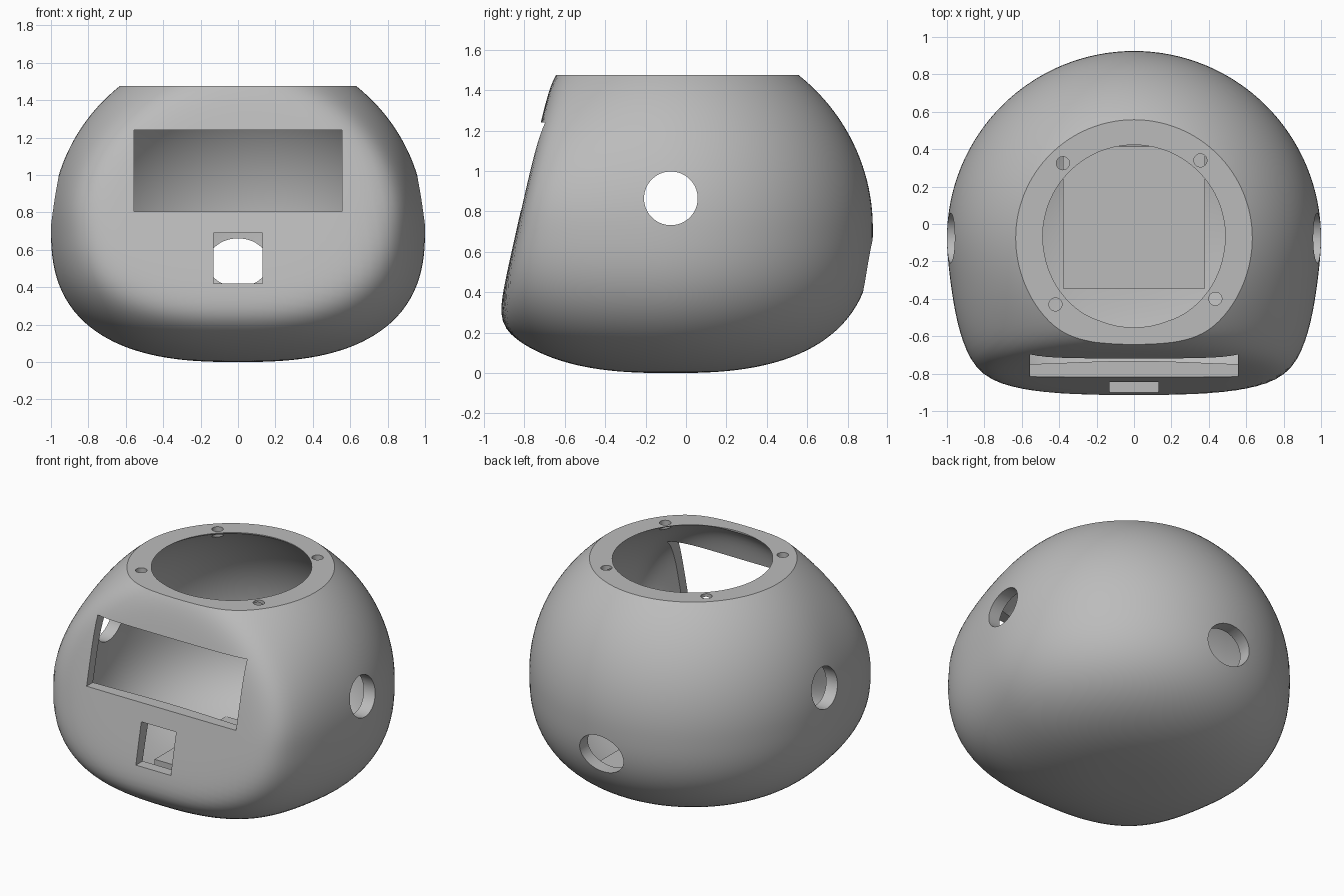
import bpy, bmesh, math
from mathutils import Vector, Matrix

cube = bpy.data.objects.get("Cube")
if cube:
    bpy.data.objects.remove(cube)

CENTRE = Vector((0, -0.075, 0.72))
WALL = 0.084
TOP = 1.475

grey = bpy.data.materials.new("matte grey")
grey.use_nodes = True
colour = (0.5, 0.5, 0.5, 1)
grey.diffuse_color = colour
grey.node_tree.nodes["Principled BSDF"].inputs["Base Color"].default_value = colour


def smoothstep(low, high, v):
    t = min(max((v - low) / (high - low), 0), 1)
    return t * t * (3 - 2 * t)


def reach(d):
    """Distance from the centre to the rounded body along direction d."""
    # Slightly boxier corners towards the lower front
    a = 2 + 0.75 * (smoothstep(0, 0.7, -d.y) * smoothstep(0.9, 0.05, d.z)
                    * smoothstep(-0.95, -0.5, d.z))
    flat = (abs(d.x) ** a + abs(d.y) ** a) ** (1 / a)
    n, height = (2, 0.975) if d.z > 0 else (2.6, 0.72)
    ball = (flat ** n + abs(d.z / height) ** n) ** (1 / n)
    # Leaning flat face, softly blended into the ball
    face = max((-d.y + 0.225 * d.z) / 0.762, 0)
    p = 20
    return (ball ** p + face ** p) ** (-1 / p)


def finish(name, bm):
    bmesh.ops.recalc_face_normals(bm, faces=bm.faces)
    mesh = bpy.data.meshes.new(name)
    bm.to_mesh(mesh)
    bm.free()
    mesh.materials.append(grey)
    ob = bpy.data.objects.new(name, mesh)
    bpy.context.collection.objects.link(ob)
    return ob


def rounded_body(name, inset):
    bm = bmesh.new()
    bmesh.ops.create_uvsphere(bm, u_segments=128, v_segments=80, radius=1)
    for v in bm.verts:
        d = v.co.normalized()
        v.co = CENTRE + d * (reach(d) - inset)
    return finish(name, bm)


def box(name, low, high):
    low, high = Vector(low), Vector(high)
    bm = bmesh.new()
    bmesh.ops.create_cube(bm, size=1)
    for v in bm.verts:
        v.co = (low + high) / 2 + v.co * (high - low)
    return finish(name, bm)


def rod(name, centre, radius, length, axis="Z", stretch=1):
    """Cylinder along an axis; stretch widens it across x."""
    turn = {"X": Matrix.Rotation(math.pi / 2, 4, "Y"),
            "Y": Matrix.Rotation(math.pi / 2, 4, "X"),
            "Z": Matrix.Identity(4)}[axis]
    bm = bmesh.new()
    bmesh.ops.create_cone(bm, cap_ends=True, segments=64, radius1=radius,
                          radius2=radius, depth=length,
                          matrix=Matrix.Translation(centre)
                          @ Matrix.Diagonal((stretch, 1, 1, 1)) @ turn)
    return finish(name, bm)


def cut(target, cutter):
    cutter.hide_render = True
    mod = target.modifiers.new("cut", "BOOLEAN")
    mod.operation = "DIFFERENCE"
    mod.solver = "EXACT"
    mod.object = cutter
    bpy.context.view_layer.objects.active = target
    bpy.ops.object.modifier_apply(modifier=mod.name)
    bpy.data.objects.remove(cutter)


shell = rounded_body("shell", 0)

# Hollow inside, leaving a raised square platform on the floor
cavity = rounded_body("cavity", WALL)
cut(cavity, box("platform", (-0.38, -0.345, -0.2), (0.38, 0.415, 0.18)))
cut(shell, cavity)

# Flat top with a round opening and four screw holes in the rim
cut(shell, box("top_slice", (-2, -2, TOP), (2, 2, 3)))
cut(shell, rod("top_opening", (0, -0.065, 1.5), 0.488, 0.4))
for x, y in ((-0.38, 0.325), (0.355, 0.34), (-0.42, -0.43), (0.435, -0.4)):
    cut(shell, rod("screw_hole", (x, y, 1.45), 0.035, 0.4))

# Wide front window and small window below it
cut(shell, box("front_window", (-0.557, -1.2, 0.805), (0.557, -0.5, 1.24)))
cut(shell, box("small_window", (-0.13, -1.2, 0.42), (0.13, -0.6, 0.69)))

# Side holes and rear hole
cut(shell, rod("side_holes", (0, -0.075, 0.865), 0.133, 2.4, "X"))
cut(shell, rod("rear_hole", (0, 0.9, 0.531), 0.13, 0.6, "Y", stretch=1.25))

for ob in bpy.context.selected_objects:
    ob.select_set(False)
shell.select_set(True)
bpy.context.view_layer.objects.active = shell
bpy.ops.object.shade_smooth_by_angle(angle=math.radians(30))
